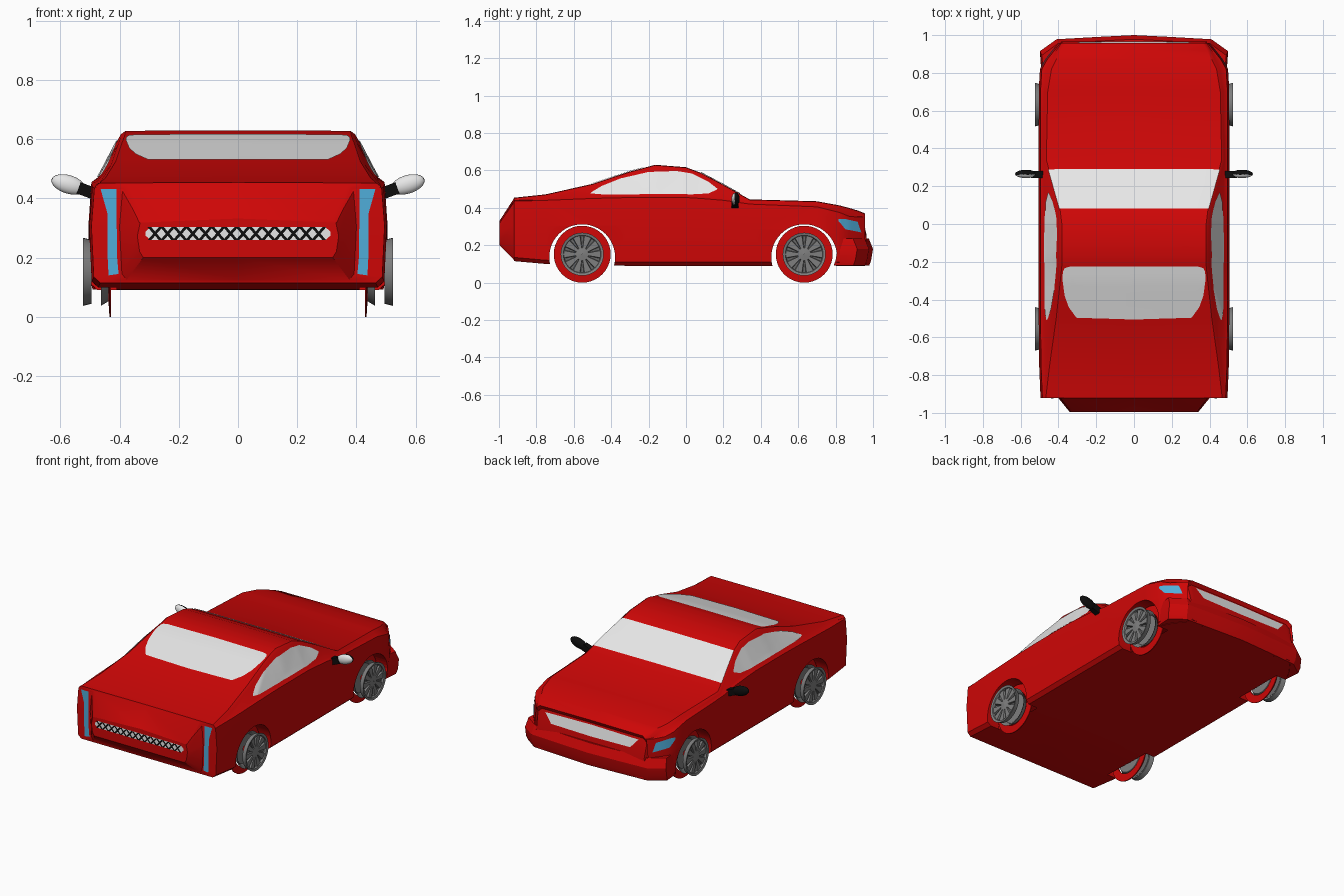
import bpy, bmesh, math
from mathutils import Vector, Matrix
from mathutils.bvhtree import BVHTree

if "Cube" in bpy.data.objects:
    bpy.data.objects.remove(bpy.data.objects["Cube"])


def mat(name, *rgb):
    m = bpy.data.materials.new(name)
    m.diffuse_color = (*rgb, 1)
    m.use_nodes = True
    m.node_tree.nodes["Principled BSDF"].inputs["Base Color"].default_value = m.diffuse_color
    return m


RED = mat("red paint", 0.62, 0.002, 0.002)
GLASS = mat("pale glass", 0.80, 0.80, 0.80)
GREY = mat("wheel grey", 0.21, 0.21, 0.21)
DARK = mat("wheel dark grey", 0.14, 0.14, 0.14)
BLUE = mat("light blue", 0.08, 0.42, 0.70)
BLACK = mat("black", 0.004, 0.004, 0.004)


def smooth(ob, angle=35):
    bpy.ops.object.select_all(action='DESELECT')
    ob.select_set(True)
    bpy.context.view_layer.objects.active = ob
    bpy.ops.object.shade_smooth_by_angle(angle=math.radians(angle))


def make(name, verts, faces, mats, angle=35, recalc=True):
    me = bpy.data.meshes.new(name)
    me.from_pydata([tuple(v) for v in verts], [], faces)
    for m in mats:
        me.materials.append(m)
    if recalc:
        bm = bmesh.new()
        bm.from_mesh(me)
        bmesh.ops.recalc_face_normals(bm, faces=bm.faces)
        bm.to_mesh(me)
        bm.free()
    ob = bpy.data.objects.new(name, me)
    bpy.context.collection.objects.link(ob)
    smooth(ob, angle)
    return ob


# Body: lofted sections (y, half width, floor z, shoulder z, roof half width, roof z)
stations = [
    (-0.996, 0.34, 0.20, 0.32, 0.325, 0.33), (-0.922, 0.40, 0.125, 0.425, 0.38, 0.445),
    (-0.92, 0.495, 0.115, 0.435, 0.475, 0.452), (-0.75, 0.502, 0.10, 0.44, 0.455, 0.470),
    (-0.5, 0.505, 0.092, 0.45, 0.42, 0.526), (-0.3, 0.505, 0.09, 0.455, 0.398, 0.592),
    (-0.22, 0.505, 0.09, 0.455, 0.39, 0.613), (-0.165, 0.505, 0.09, 0.455, 0.388, 0.628),
    (0.0, 0.505, 0.09, 0.455, 0.39, 0.615), (0.08, 0.505, 0.09, 0.45, 0.40, 0.585),
    (0.2, 0.505, 0.09, 0.44, 0.435, 0.522), (0.34, 0.505, 0.09, 0.42, 0.472, 0.443),
    (0.7, 0.505, 0.09, 0.405, 0.465, 0.433), (0.82, 0.498, 0.09, 0.375, 0.445, 0.411),
    (0.87, 0.47, 0.09, 0.355, 0.42, 0.398), (0.92, 0.43, 0.09, 0.35, 0.395, 0.383),
    (0.957, 0.40, 0.09, 0.35, 0.37, 0.368), (0.944, 0.395, 0.10, 0.325, 0.365, 0.346),
    (0.966, 0.39, 0.10, 0.23, 0.36, 0.25)]
verts, faces, N = [], [], 16
for y, w, zf, zs, xr, zr in stations:
    t = min(1, (zr - zs) / 0.1)
    half = [(w * 0.94, zf), (w - 0.008, zf + 0.02), (w, zf + (zs - zf) * 0.6), (w - 0.01, zs),
            (w - 0.012 - 0.022 * t, zs + 0.1 * (zr - zs)),
            (xr + 0.008, zr - 0.012), (xr - 0.008, zr)]
    ring = [(0, zf)] + half + [(0, zr + 0.002)] + [(-x, z) for x, z in reversed(half)]
    verts += [(x, y, z) for x, z in ring]
for i in range(len(stations) - 1):
    for j in range(N):
        k = (j + 1) % N
        faces.append((i * N + j, i * N + k, (i + 1) * N + k, (i + 1) * N + j))
faces += [tuple(range(N)), tuple(range(len(verts) - N, len(verts)))]
body = make("car_body", verts, faces, [RED])
bm = bmesh.new()
bm.from_mesh(body.data)
tree = BVHTree.FromBMesh(bm)
bm.free()

# Wheel arches: cut each side, then open the inner wall to the hollow body
WHEELS = [(s, y) for s in (1, -1) for y in (-0.555, 0.632)]
for s, y in WHEELS:
    bpy.ops.mesh.primitive_cylinder_add(vertices=48, radius=0.176, depth=0.2,
                                        location=(s * 0.51, y, 0.136),
                                        rotation=(0, math.pi / 2, 0))
    cutter = bpy.context.object
    cutter.hide_render = True
    bpy.context.view_layer.objects.active = body
    md = body.modifiers.new("arch", 'BOOLEAN')
    md.operation, md.solver, md.object = 'DIFFERENCE', 'EXACT', cutter
    bpy.ops.object.modifier_apply(modifier=md.name)
    bpy.data.objects.remove(cutter)
bm = bmesh.new()
bm.from_mesh(body.data)
inner = [f for f in bm.faces if abs(f.normal.x) > 0.99
         and abs(abs(f.calc_center_median().x) - 0.41) < 0.002]
bmesh.ops.delete(bm, geom=inner, context='FACES')
bm.to_mesh(body.data)
bm.free()
for p in body.data.polygons:
    p.material_index = 0
smooth(body, 38)


def decal(name, m, low, high, axis, sign, mirror=False, sub=5, rows=8, lift=0.004):
    """Thin plate between two 2D curves, projected along an axis onto the body."""
    def dense(c):
        return [Vector(a).lerp(Vector(b), t / sub)
                for a, b in zip(c, c[1:]) for t in range(sub)] + [Vector(c[-1])]
    lo, hi = dense(low), dense(high)
    d = Vector((0, 0, 0))
    d[axis] = -sign
    vs = []
    for a, b in zip(lo, hi):
        for r in range(rows + 1):
            p = list(a.lerp(b, r / rows))
            p.insert(axis, 2 * sign)
            hit, n, _, _ = tree.ray_cast(Vector(p), d)
            if hit is None:
                hit, n, _, _ = tree.find_nearest(Vector(p))
            vs.append(hit + n * lift)
    R = rows + 1
    fs = [(i * R + r, (i + 1) * R + r, (i + 1) * R + r + 1, i * R + r + 1)
          for i in range(len(lo) - 1) for r in range(rows)]
    # orient faces outward
    q = [vs[i] for i in fs[len(fs) // 2]]
    if (q[1] - q[0]).cross(q[3] - q[0]).dot(d) > 0:
        fs = [f[::-1] for f in fs]
    if mirror:
        n0 = len(vs)
        vs = vs + [Vector((-v.x, v.y, v.z)) for v in vs]
        fs = fs + [tuple(i + n0 for i in f[::-1]) for f in fs]
    return make(name, vs, fs, [m], 40, recalc=False)


# Windows
decal("side_windows", GLASS,
      [(-0.51, 0.475), (-0.45, 0.47), (-0.35, 0.47), (-0.2, 0.47), (-0.05, 0.47),
       (0.03, 0.47), (0.12, 0.475), (0.165, 0.495)],
      [(-0.505, 0.482), (-0.45, 0.515), (-0.35, 0.555), (-0.2, 0.59), (-0.05, 0.595),
       (0.03, 0.582), (0.12, 0.538), (0.168, 0.50)], 0, 1, mirror=True)
decal("windshield", GLASS, [(-0.452, 0.288), (0, 0.288), (0.452, 0.288)],
      [(-0.393, 0.08), (0, 0.08), (0.393, 0.08)], 2, 1, sub=12)
decal("rear_window", GLASS,
      [(-0.378, -0.30), (-0.367, -0.38), (-0.345, -0.44), (-0.305, -0.495), (0, -0.505),
       (0.305, -0.495), (0.345, -0.44), (0.367, -0.38), (0.378, -0.30)],
      [(-0.378, -0.27), (-0.374, -0.245), (-0.366, -0.232), (-0.34, -0.225), (0, -0.223),
       (0.34, -0.225), (0.366, -0.232), (0.374, -0.245), (0.378, -0.27)], 2, 1)

# Lights and nose grille
decal("tail_lights", BLUE, [(0.403, 0.145), (0.408, 0.2), (0.41, 0.35), (0.41, 0.432)],
      [(0.437, 0.14), (0.44, 0.2), (0.441, 0.35), (0.464, 0.432)], 1, -1, mirror=True)
decal("headlights", BLUE, [(0.815, 0.328), (0.85, 0.285), (0.935, 0.268)],
      [(0.815, 0.34), (0.85, 0.34), (0.915, 0.325)], 0, 1, mirror=True)
decal("nose_grille", GLASS, [(-0.28, 0.275), (0, 0.27), (0.28, 0.275)],
      [(-0.33, 0.332), (0, 0.338), (0.33, 0.332)], 1, 1)

# Rear grille: pale slot with a row of black crosses
decal("rear_grille_slot", GLASS, [(-0.312, 0.274), (-0.295, 0.259), (0.295, 0.259), (0.312, 0.274)],
      [(-0.312, 0.288), (-0.295, 0.303), (0.295, 0.303), (0.312, 0.288)], 1, -1, lift=0.0015)
vs, fs = [], []
for i in range(14):
    for t in (1, -1):
        cx, n0 = -0.28 + i * 0.0425, len(vs)
        vs += [(cx + a * 0.019 + b * 0.0062, -0.9995, 0.281 + a * t * 0.022)
               for a, b in ((-1, -1), (-1, 1), (1, 1), (1, -1))]
        fs.append((n0 + 3, n0 + 2, n0 + 1, n0) if t > 0 else (n0, n0 + 1, n0 + 2, n0 + 3))
for i, f in enumerate(fs):  # face the crosses to the rear
    a, b, c = (Vector(vs[k]) for k in f[:3])
    if (b - a).cross(c - a).y > 0:
        fs[i] = f[::-1]
make("rear_grille_crosses", vs, fs, [BLACK], recalc=False)

# Front bumper: plan outline stacked in levels
plan = [(0.49, 0.81), (0.498, 0.915), (0.41, 0.978), (0.2, 0.99), (0, 1.0)]
plan += [(-x, y) for x, y in reversed(plan[:-1])]
P = len(plan)
vs = [(x * k, y - dy, z) for z, k, dy in ((0.092, 0.985, 0.02), (0.12, 1, 0.01), (0.18, 1, 0),
                                          (0.235, 0.98, 0.022)) for x, y in plan]
fs = [(l * P + i, l * P + (i + 1) % P, (l + 1) * P + (i + 1) % P, (l + 1) * P + i)
      for l in range(3) for i in range(P)] + [tuple(range(P)), tuple(range(3 * P, 4 * P))]
make("front_bumper", vs, fs, [RED], 30)

# Wheels: thin red tyre ring set inward, grey dish inside and outside, spokes
CZ = 0.152


def lathe(name, profile, s, cy, m, seg=40):
    vs = [(s * x, cy + r * math.cos(a), CZ + r * math.sin(a)) for x, r in profile
          for a in [2 * math.pi * i / seg for i in range(seg)]]
    fs = [(l * seg + i, l * seg + (i + 1) % seg, (l + 1) * seg + (i + 1) % seg, (l + 1) * seg + i)
          for l in range(len(profile) - 1) for i in range(seg)]
    return make(name, vs, fs, [m])


for s, y in WHEELS:
    lathe("tyre", [(0.428, 0.105), (0.428, 0.152), (0.434, 0.152), (0.437, 0.105), (0.428, 0.105)],
          s, y, RED)
    lathe("inner_rim", [(0.43, 0.02), (0.43, 0.095), (0.462, 0.114), (0.455, 0.10),
                        (0.437, 0.09), (0.437, 0.02)], s, y, GREY)
    lathe("outer_rim", [(0.497, 0.09), (0.495, 0.108), (0.524, 0.115), (0.52, 0.101),
                        (0.508, 0.097)], s, y, GREY)
    lathe("wheel_disc", [(0.494, 0.001), (0.494, 0.1), (0.502, 0.1), (0.502, 0.001)], s, y, DARK)
    lathe("hub", [(0.50, 0.038), (0.514, 0.034), (0.518, 0.001)], s, y, GREY)
    vs, fs = [], []
    for i in range(10):
        a, n0 = 2 * math.pi * i / 10, len(vs)
        for r, hw in ((0.025, 0.008), (0.10, 0.024)):
            for x, k in ((0.50, 1), (0.514, 0.8)):
                for t in (-1, 1):
                    u = t * hw * k
                    vs.append((s * x, y + r * math.cos(a) - u * math.sin(a),
                               CZ + r * math.sin(a) + u * math.cos(a)))
        fs += [tuple(n0 + q for q in f) for f in ((0, 1, 5, 4), (2, 3, 7, 6), (0, 2, 6, 4),
                                                  (1, 3, 7, 5), (0, 1, 3, 2), (4, 5, 7, 6))]
    make("spokes", vs, fs, [GREY])

# Door mirrors: black housing, pale reflecting side, black stem
for s in (1, -1):
    bm = bmesh.new()
    bmesh.ops.create_uvsphere(bm, u_segments=24, v_segments=14, radius=1)
    for f in bm.faces:
        f.material_index = 1 if f.normal.y < -0.15 else 0
    M = (Matrix.Translation((s * 0.572, 0.265, 0.447)) @ Matrix.Rotation(-s * 0.3, 4, 'Y')
         @ Matrix.Diagonal((0.06, 0.022, 0.031, 1)))
    bmesh.ops.transform(bm, matrix=M, verts=bm.verts)
    bmesh.ops.create_cube(bm, size=1, matrix=Matrix.Translation((s * 0.51, 0.262, 0.425))
                          @ Matrix.Rotation(-s * 0.35, 4, 'Y')
                          @ Matrix.Diagonal((0.06, 0.035, 0.04, 1)))
    me = bpy.data.meshes.new("door_mirror")
    bm.to_mesh(me)
    bm.free()
    me.materials.append(BLACK)
    me.materials.append(GLASS)
    ob = bpy.data.objects.new("door_mirror", me)
    bpy.context.collection.objects.link(ob)
    smooth(ob, 40)
